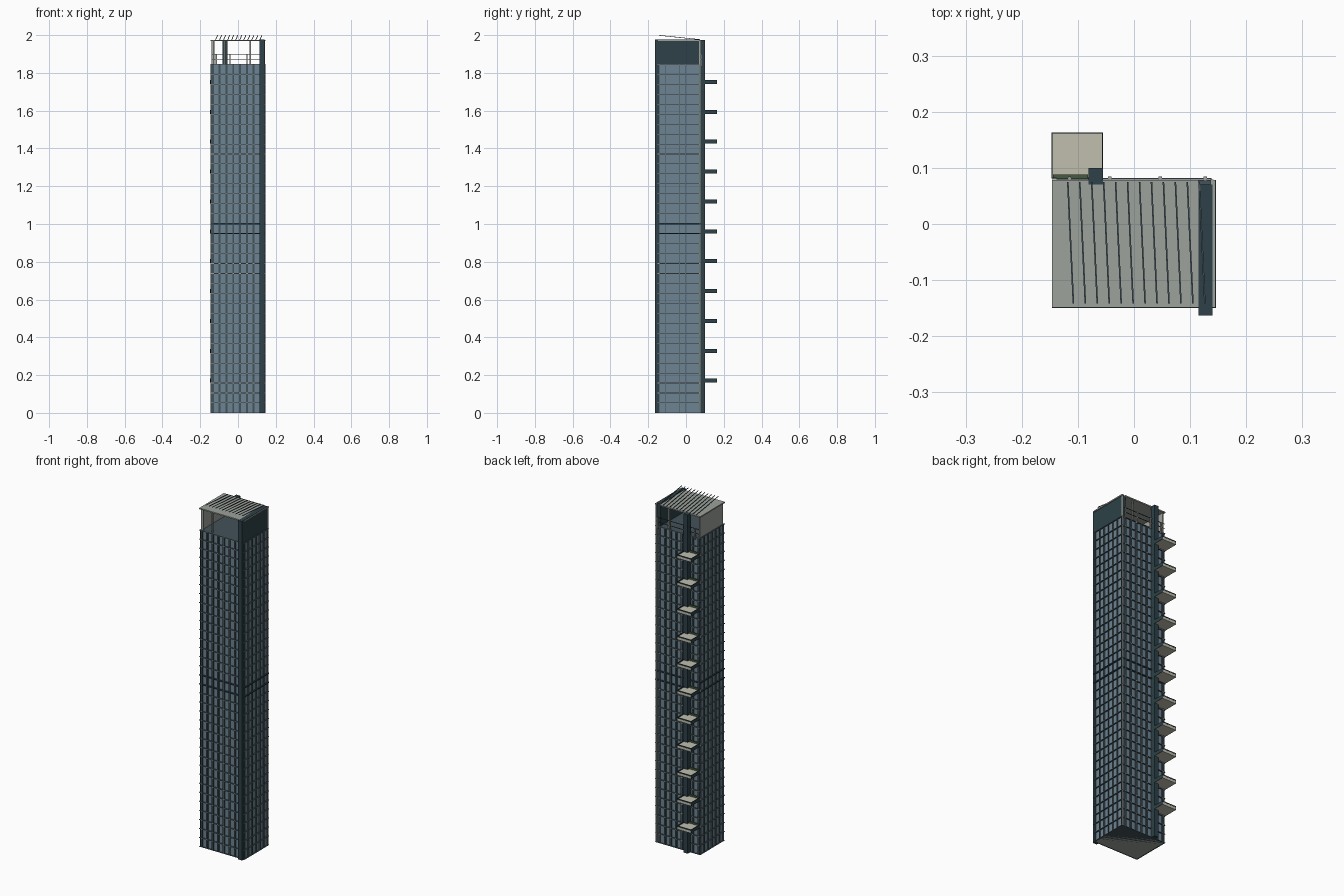
import bpy, bmesh
from mathutils import Vector

cube = bpy.data.objects.get("Cube")
if cube:
    bpy.data.objects.remove(cube)


def material(name, rgb):
    m = bpy.data.materials.new(name)
    m.use_nodes = True
    m.diffuse_color = (*rgb, 1)
    m.node_tree.nodes["Principled BSDF"].inputs["Base Color"].default_value = (*rgb, 1)
    return m


glass = material("blue grey glass", (0.15, 0.23, 0.29))
teal = material("dark teal", (0.026, 0.053, 0.065))
slate = material("slate frame", (0.055, 0.085, 0.1))
stone = material("pale grey", (0.34, 0.36, 0.33))
sand = material("sand", (0.53, 0.52, 0.43))
leaf = material("planter green", (0.06, 0.1, 0.05))


def boxes(name, mats, spans, rule=None):
    """One object from boxes given as (x0, x1, y0, y1, z0, z1)."""
    bm = bmesh.new()
    for x0, x1, y0, y1, z0, z1 in spans:
        verts = bmesh.ops.create_cube(bm, size=1)["verts"]
        for v in verts:
            v.co = Vector((x1 if v.co.x > 0 else x0,
                           y1 if v.co.y > 0 else y0,
                           z1 if v.co.z > 0 else z0))
    bm.normal_update()
    if rule:
        for f in bm.faces:
            f.material_index = rule(f)
    mesh = bpy.data.meshes.new(name)
    bm.to_mesh(mesh)
    bm.free()
    for m in mats:
        mesh.materials.append(m)
    obj = bpy.data.objects.new(name, mesh)
    bpy.context.collection.objects.link(obj)
    return obj


# Main dimensions
L, R, F, B = -0.138, 0.138, -0.142, 0.07
DECK, TOP, FLOORS = 1.845, 1.975, 35
STEP = DECK / FLOORS
OUT = 0.008

# Glass shaft with a pale underside and a slate roof deck
boxes("tower_shaft", [glass, stone, slate], [(L, R, F, B, 0, DECK)],
      lambda f: 1 if f.normal.z < -0.5 else 2 if f.normal.z > 0.5 else 0)

# Floor ledges: slate above and below, pale on the thin edge
ledges = [i for i in range(FLOORS + 1) if i not in (18, 19)]
boxes("floor_ledges", [stone, slate],
      [(L - OUT, R + OUT, F - OUT, B + OUT,
        max(0, i * STEP - 0.0015), i * STEP + 0.0015) for i in ledges],
      lambda f: int(abs(f.normal.z) > 0.5))
boxes("middle_ledges", [teal],
      [(L - OUT, R + OUT, F - OUT, B + OUT, i * STEP - 0.003, i * STEP + 0.003)
       for i in (18, 19)])

# Vertical mullions, broad on front and back, thin on the sides
mullions = []
for i in range(8):
    x = L + 0.005 + i * 0.036
    for y0, y1 in ((F - OUT * 0.9, F), (B, B + OUT * 0.9)):
        mullions.append((x - 0.005, x + 0.005, y0, y1, 0, DECK))
for i in range(7):
    y = F + (B - F) * i / 6
    for x0, x1 in ((L - OUT * 0.9, L), (R, R + OUT * 0.9)):
        mullions.append((x0, x1, y - 0.001, y + 0.001, 0, DECK))
boxes("window_mullions", [slate], mullions)

# Corner fin, crown wall and back pillar
boxes("corner_fin", [teal], [(0.115, 0.14, -0.163, F, 0, TOP + 0.002)])
boxes("crown_side_wall", [teal], [(0.115, 0.14, F, B, DECK, TOP + 0.002)])
boxes("back_pillar", [teal], [(-0.081, -0.055, B, 0.1, 0, TOP)])
boxes("back_corner_strip", [stone], [(R - 0.002, R + 0.004, B, B + 0.009, 0, TOP)])

# Open crown: pale side wall, roof plate and posts
boxes("crown_pale_wall", [stone], [(L - 0.002, L + 0.004, F, B, DECK, TOP - 0.006)])
boxes("roof_plate", [stone], [(-0.146, 0.115, -0.149, 0.078, TOP - 0.007, TOP),
                              (0.14, 0.145, -0.149, 0.078, TOP - 0.007, TOP)])
boxes("roof_posts", [stone], [(x - 0.004, x + 0.004, y - 0.004, y + 0.004, DECK, TOP - 0.006)
                              for x, y in ((-0.128, F + 0.004), (-0.07, F + 0.006),
                                           (0.064, B - 0.006))])

# Low guard rail at the back of the deck
boxes("rail_posts", [stone], [(x - 0.003, x + 0.003, B + 0.007, B + 0.015, DECK - 0.01, 1.9)
                              for x in (-0.115, -0.043, 0.047, 0.127)])
boxes("rail_bar", [slate], [(L, R, B + 0.009, B + 0.012, z, z + 0.003)
                            for z in (1.87, 1.897)])

# Sloping roof slats
bm = bmesh.new()
for i in range(12):
    x = -0.118 + i * 0.0213
    back, front = Vector((x, 0.075, TOP)), Vector((x + 0.01, -0.142, 1.997))
    ends = [[bm.verts.new(p + Vector((dx, 0, dz)))
             for dx, dz in ((-.0014, 0), (.0014, 0), (.0014, .003), (-.0014, .003))]
            for p in (back, front)]
    bm.faces.new(ends[0])
    bm.faces.new(ends[1][::-1])
    for k in range(4):
        n = (k + 1) % 4
        bm.faces.new((ends[0][n], ends[0][k], ends[1][k], ends[1][n]))
bmesh.ops.recalc_face_normals(bm, faces=bm.faces)
slats = bpy.data.meshes.new("roof_slats")
bm.to_mesh(slats)
bm.free()
slats.materials.append(slate)
bpy.context.collection.objects.link(bpy.data.objects.new("roof_slats", slats))

# Balconies on every third floor
floors, sides, planters = [], [], []
X0, X1, Y0, Y1 = -0.147, -0.055, 0.082, 0.163
for i in range(11):
    z = STEP * 3 * (i + 1) + 0.002
    floors.append((X0 + 0.002, X1 - 0.002, B, Y1, z, z + 0.014))
    for x in (X0, X1 - 0.002):
        sides.append((x, x + 0.002, Y0, Y1, z, z + 0.021))
    sides.append((X0, X1, Y1 - 0.002, Y1 + 0.0005, z + 0.014, z + 0.021))
    sides.append((X0, X1, Y0 - 0.001, Y0 + 0.001, z, z + 0.021))
    planters.append((X0 + 0.003, -0.082, Y0, Y0 + 0.006, z + 0.014, z + 0.024))
boxes("balcony_floors", [sand], floors)
boxes("balcony_sides", [teal], sides)
boxes("balcony_planters", [leaf], planters)
